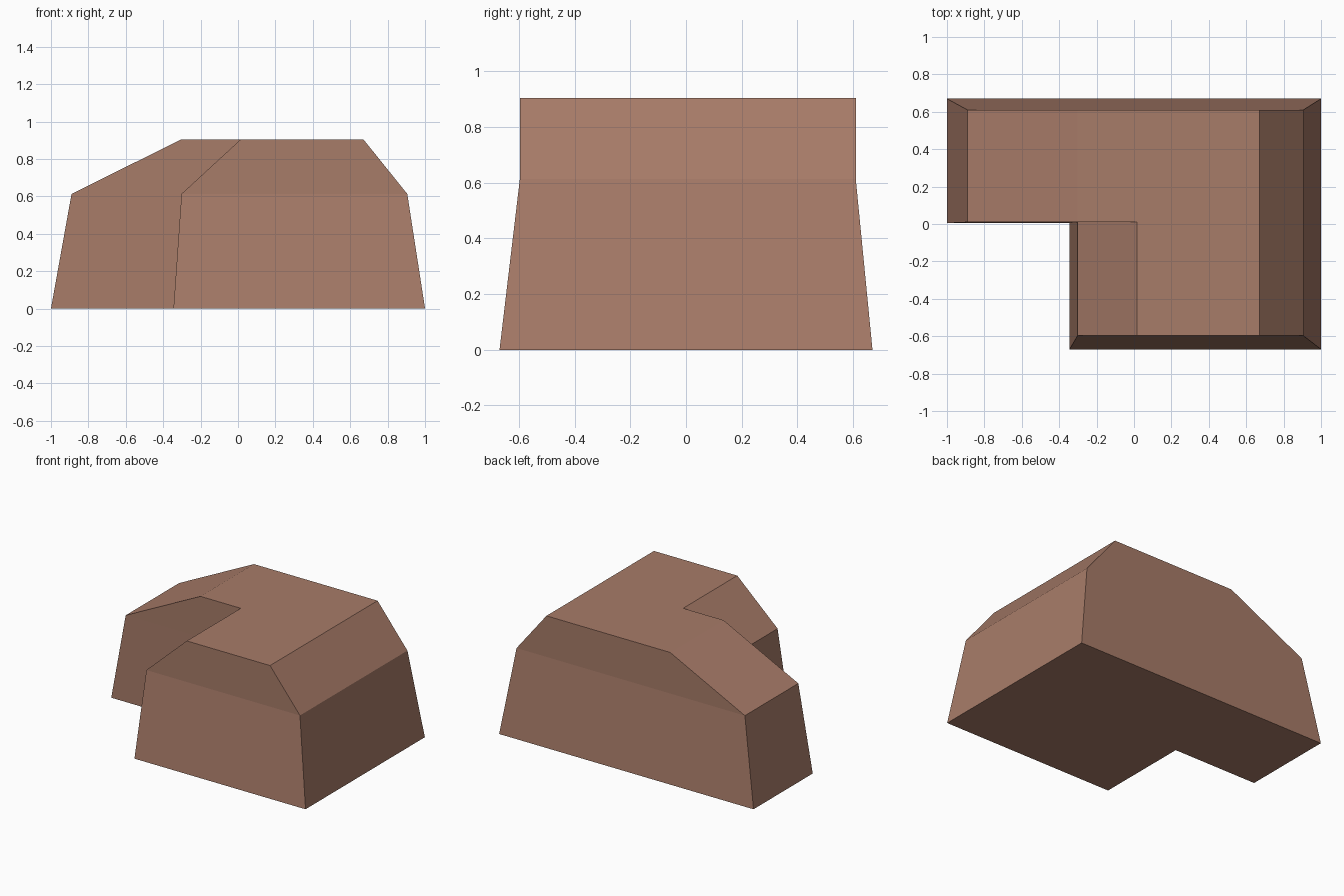
import bpy
import bmesh

if "Cube" in bpy.data.objects:
    bpy.data.objects.remove(bpy.data.objects["Cube"])

# L-shaped block: three matching outlines stacked from the ground to the roof
rings = [
    (0.0,   [(-1.0, 0.67), (1.0, 0.67), (1.0, -0.67), (-0.345, -0.67), (-0.345, 0.005), (-1.0, 0.005)]),
    (0.613, [(-0.89, 0.61), (0.905, 0.61), (0.905, -0.597), (-0.302, -0.597), (-0.302, 0.01), (-0.89, 0.01)]),
    (0.905, [(-0.302, 0.61), (0.67, 0.61), (0.67, -0.597), (0.015, -0.597), (0.015, 0.01), (-0.302, 0.01)]),
]

bm = bmesh.new()
loops = [[bm.verts.new((x, y, z)) for x, y in outline] for z, outline in rings]

# Walls and sloped shoulders between neighbouring outlines
for low, high in zip(loops, loops[1:]):
    for i in range(len(low)):
        j = (i + 1) % len(low)
        bm.faces.new((low[i], low[j], high[j], high[i]))

# Underside and flat roof
bm.faces.new(loops[0])
bm.faces.new(loops[-1])
bmesh.ops.recalc_face_normals(bm, faces=bm.faces[:])

mesh = bpy.data.meshes.new("corner_block")
bm.to_mesh(mesh)
bm.free()
block = bpy.data.objects.new("corner_block", mesh)
bpy.context.collection.objects.link(block)

# Single clay brown colour
brown = bpy.data.materials.new("clay brown")
brown.diffuse_color = (0.39, 0.20, 0.14, 1.0)
brown.use_nodes = True
brown.node_tree.nodes["Principled BSDF"].inputs["Base Color"].default_value = brown.diffuse_color
mesh.materials.append(brown)
